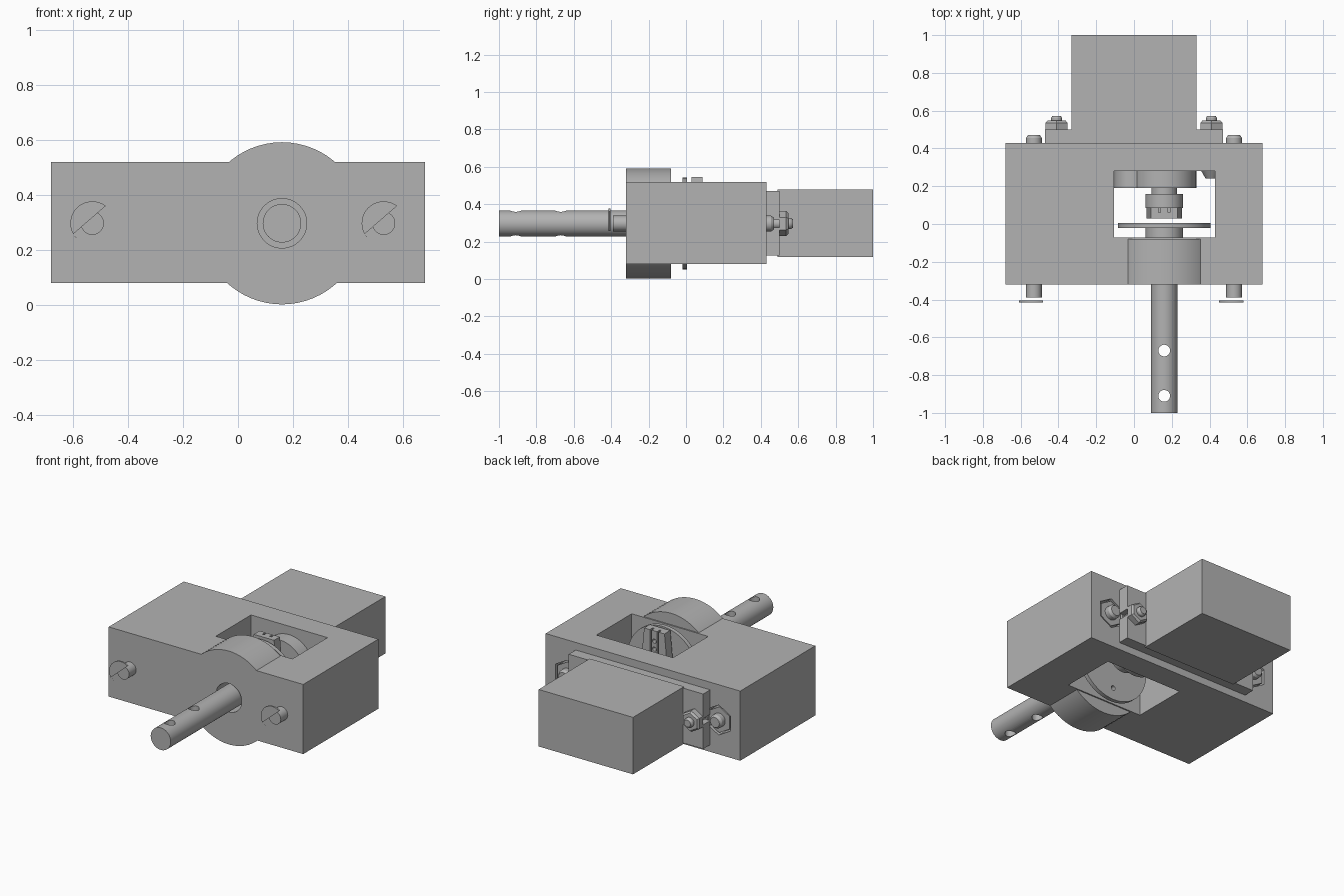
import bpy, math
from mathutils import Matrix

if "Cube" in bpy.data.objects:
    bpy.data.objects.remove(bpy.data.objects["Cube"], do_unlink=True)

grey = bpy.data.materials.new("plain grey")
grey.use_nodes = True
grey.diffuse_color = (0.45, 0.45, 0.45, 1)
grey.node_tree.nodes["Principled BSDF"].inputs["Base Color"].default_value = grey.diffuse_color

AX, AZ = 0.16, 0.297      # drive axis


def finish(name):
    ob = bpy.context.object
    ob.name = name
    ob.data.materials.clear()
    ob.data.materials.append(grey)
    return ob


def box(name, x0, x1, y0, y1, z0, z1):
    bpy.ops.mesh.primitive_cube_add(size=1)
    ob = finish(name)
    ob.data.transform(Matrix.Translation(((x0 + x1) / 2, (y0 + y1) / 2, (z0 + z1) / 2))
                      @ Matrix.Diagonal((x1 - x0, y1 - y0, z1 - z0, 1)))
    return ob


def rod(name, x, z, y0, y1, r0, r1=None, sides=48):
    """Cylinder or cone along y; six sides give a nut with points up."""
    bpy.ops.mesh.primitive_cone_add(vertices=sides, radius1=r0,
                                    radius2=r0 if r1 is None else r1, depth=y1 - y0)
    ob = finish(name)
    ob.data.transform(Matrix.Translation((x, (y0 + y1) / 2, z))
                      @ Matrix.Rotation(-math.pi / 2, 4, 'X'))
    if sides > 6:
        bpy.ops.object.shade_smooth_by_angle(angle=math.radians(30))
    return ob


def combine(ob, other, mode='DIFFERENCE'):
    mod = ob.modifiers.new("cut", 'BOOLEAN')
    mod.operation, mod.solver, mod.object = mode, 'EXACT', other
    bpy.context.view_layer.objects.active = ob
    bpy.ops.object.modifier_apply(modifier=mod.name)
    bpy.data.objects.remove(other, do_unlink=True)


def smooth(ob):
    bpy.ops.object.select_all(action='DESELECT')
    ob.select_set(True)
    bpy.context.view_layer.objects.active = ob
    bpy.ops.object.shade_smooth_by_angle(angle=math.radians(30))


# Housing block with round bearing boss, window, shaft bore and nut pockets
body = box("housing", -0.68, 0.68, -0.32, 0.43, 0.08, 0.52)
combine(body, box("window", -0.105, 0.43, -0.072, 0.28, -0.1, 0.7))
combine(body, rod("boss", AX, AZ, -0.32, -0.08, 0.295, sides=64), 'UNION')
combine(body, rod("bore", AX, AZ, -0.5, 0.0, 0.09))
for s in (-1, 1):
    combine(body, rod("nut_pocket", s * 0.53, AZ, 0.36, 0.5, 0.095, sides=6))
smooth(body)

# Output shaft with two cross holes
shaft = rod("shaft", AX, AZ, -1.0, -0.05, 0.07)
for y in (-0.67, -0.91):
    bpy.ops.mesh.primitive_cylinder_add(vertices=32, radius=0.031, depth=1, location=(AX, y, AZ))
    combine(shaft, finish("cross_hole"))
smooth(shaft)

# Driven disc with its hub
rod("disc_hub", AX, AZ, -0.078, -0.018, 0.1)
disc = rod("drive_disc", AX, AZ, -0.02, 0.006, 0.245, sides=64)
combine(disc, rod("pin_hole", AX, AZ - 0.17, -0.1, 0.1, 0.015, sides=16))
smooth(disc)

# Horn: hub, spline, and upright tapered arm with holes
rod("horn_hub", AX, AZ, 0.085, 0.16, 0.1)
rod("horn_spline", AX, AZ, 0.15, 0.2, 0.068)
arm = box("horn_arm", AX - 0.095, AX + 0.095, 0.03, 0.088, AZ, 0.545)
for v in arm.data.vertices:
    if v.co.z > 0.5:
        v.co.x = AX + (v.co.x - AX) * 0.75
for z in (0.43, 0.48):
    combine(arm, rod("arm_hole", AX, z, -0.1, 0.3, 0.013, sides=16))
for s in (-1, 1):
    combine(arm, box("arm_groove", AX + s * 0.025 - 0.006, AX + s * 0.025 + 0.006,
                     0.06, 0.2, 0.36, 0.7))

# Motor: case, flange with open ear slots, round gear covers
box("motor_case", -0.33, 0.33, 0.49, 1.0, 0.118, 0.478)
flange = box("motor_flange", -0.47, 0.47, 0.43, 0.5, 0.125, 0.472)
for s in (-1, 1):
    combine(flange, box("ear_slot", s * 0.44 - 0.04, s * 0.44 + 0.04, 0.4, 0.6,
                        AZ - 0.02, AZ + 0.02))
rod("gear_cover_large", AX, AZ, 0.19, 0.285, 0.17)
rod("gear_cover_small", -0.01, AZ, 0.19, 0.285, 0.095)

# Fasteners on both sides
for side, s in (("left", 1), ("right", -1)):
    x = s * 0.53
    # countersunk long screw with slotted head
    rod(side + "_screw_shank", x, AZ, -0.39, 0.455, 0.042)
    rod(side + "_screw_tip", x, AZ, 0.455, 0.47, 0.042, 0.032)
    head = rod(side + "_screw_head", x, AZ, -0.405, -0.375, 0.08, 0.043)
    combine(head, rod("rim", x, AZ, -0.415, -0.405, 0.08), 'UNION')
    slot = box("slot", -0.12, 0.12, -0.43, -0.395, -0.016, 0.016)
    slot.data.transform(Matrix.Translation((x, 0, AZ)) @ Matrix.Rotation(math.radians(-41), 4, 'Y'))
    combine(head, slot)
    smooth(head)
    rod(side + "_housing_nut", x, AZ, 0.36, 0.425, 0.082, sides=6)
    # motor mounting screw and nut
    x = s * 0.41
    rod(side + "_mount_screw", x, AZ, 0.26, 0.56, 0.03)
    rod(side + "_mount_screw_tip", x, AZ, 0.56, 0.573, 0.03, 0.022)
    rod(side + "_mount_head", x, AZ, 0.24, 0.282, 0.03, 0.055)
    rod(side + "_mount_nut", x, AZ, 0.5, 0.535, 0.067, sides=6)
    rod(side + "_mount_nut_bevel", x, AZ, 0.535, 0.547, 0.067, 0.056, sides=6)
